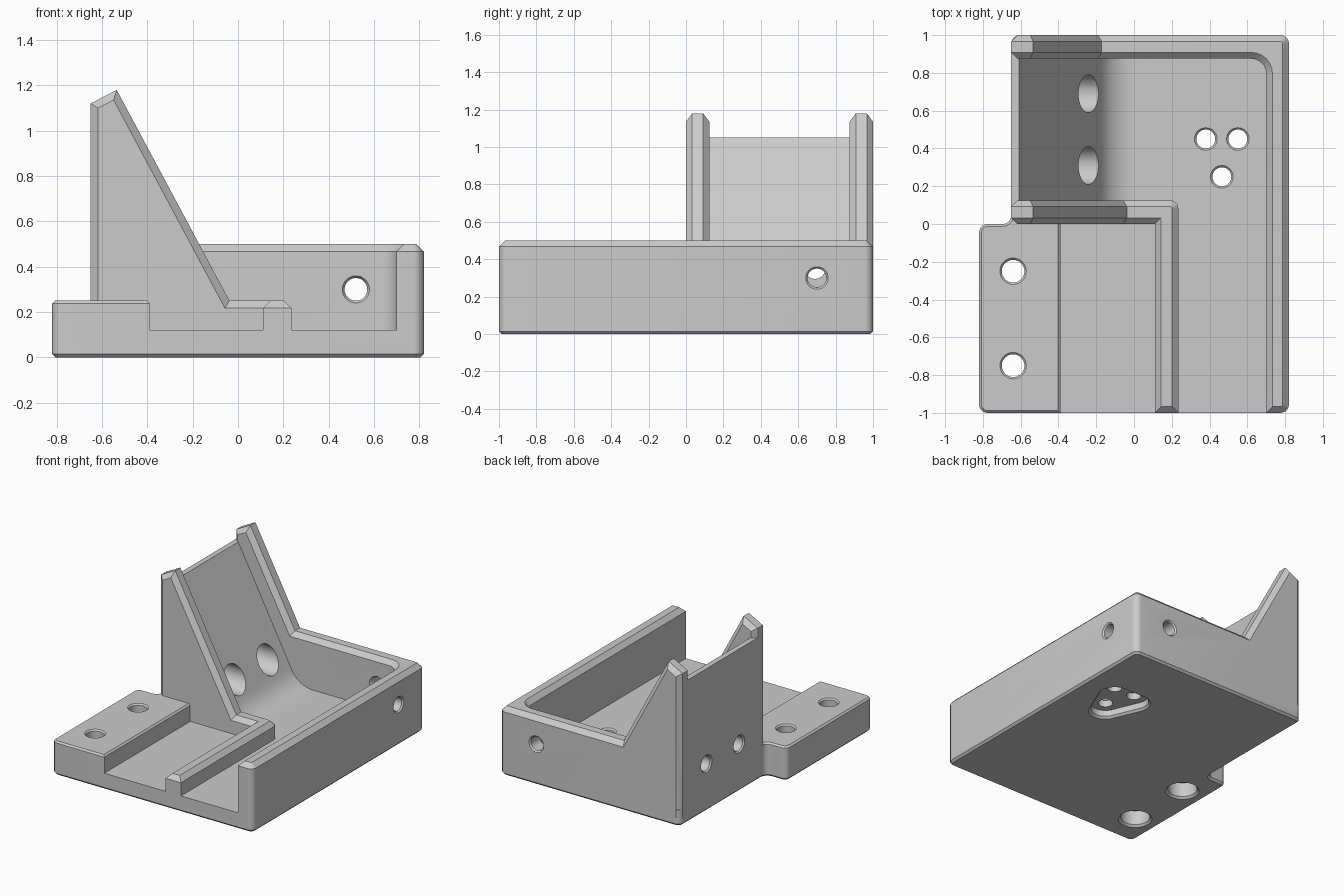
import bpy
import bmesh
import math
from mathutils import Matrix, Vector

cube = bpy.data.objects.get("Cube")
if cube:
    bpy.data.objects.remove(cube, do_unlink=True)

WALL = 0.125
CHAMFER = 0.033
CORNER = 0.045
SUNK = 0.06      # walls start inside the base plate
FLOOR = 0.12

grey = bpy.data.materials.new("plain grey")
grey.use_nodes = True
colour = (0.6, 0.6, 0.6, 1)
grey.diffuse_color = colour
grey.node_tree.nodes["Principled BSDF"].inputs["Base Color"].default_value = colour


def finish(name, bm):
    bmesh.ops.recalc_face_normals(bm, faces=bm.faces[:])
    mesh = bpy.data.meshes.new(name)
    bm.to_mesh(mesh)
    bm.free()
    mesh.materials.append(grey)
    obj = bpy.data.objects.new(name, mesh)
    bpy.context.scene.collection.objects.link(obj)
    return obj


def rounded(corners, steps=6):
    """Outline from (a, b) or (a, b, radius) corners."""
    out = []
    for i, corner in enumerate(corners):
        p = Vector(corner[:2])
        if len(corner) == 2:
            out.append(p)
            continue
        r = corner[2]
        u = (Vector(corners[i - 1][:2]) - p).normalized()
        v = (Vector(corners[(i + 1) % len(corners)][:2]) - p).normalized()
        half = u.angle(v) / 2
        reach = r / math.tan(half)
        centre = p + (u + v).normalized() * (r / math.sin(half))
        start = (p + u * reach - centre).normalized()
        end = (p + v * reach - centre).normalized()
        out += [centre + start.slerp(end, k / steps).normalized() * r
                for k in range(steps + 1)]
    return out


def prism(name, corners, axis, lo, hi, bevel=0, pick=None):
    """Extrude an outline along z or y and chamfer the picked edges."""
    bm = bmesh.new()
    outline = rounded(corners)

    def place(p, t):
        return (p.x, p.y, t) if axis == "z" else (p.x, t, p.y)

    rings = [[bm.verts.new(place(p, t)) for p in outline] for t in (lo, hi)]
    bm.faces.new(rings[0])
    bm.faces.new(rings[1])
    n = len(outline)
    for i in range(n):
        j = (i + 1) % n
        bm.faces.new((rings[0][i], rings[0][j], rings[1][j], rings[1][i]))
    bmesh.ops.recalc_face_normals(bm, faces=bm.faces[:])
    if bevel:
        edges = [e for e in bm.edges if pick(e.verts[0].co, e.verts[1].co)]
        bmesh.ops.bevel(bm, geom=edges, offset=bevel, offset_type='OFFSET',
                        segments=1, profile=0.5, affect='EDGES', clamp_overlap=False)
    return finish(name, bm)


def at_height(z):
    return lambda a, b: abs(a.z - z) < 1e-4 and abs(b.z - z) < 1e-4


def ridge_rim(a, b):
    return abs(a.y - b.y) < 1e-4 and max(a.z, b.z) > SUNK + 0.01


def bore(name, location, axis, profile, sides=32):
    """Lathed cutter; profile holds (radius, distance along the axis)."""
    bm = bmesh.new()
    rings = []
    for r, t in profile:
        angles = [math.tau * k / sides for k in range(sides)]
        rings.append([bm.verts.new((r * math.cos(a), r * math.sin(a), t)) for a in angles])
    bm.faces.new(rings[0])
    bm.faces.new(rings[-1])
    for low, high in zip(rings, rings[1:]):
        for k in range(sides):
            m = (k + 1) % sides
            bm.faces.new((low[k], low[m], high[m], high[k]))
    turn = Vector((0, 0, 1)).rotation_difference(Vector(axis)).to_matrix().to_4x4()
    bmesh.ops.transform(bm, matrix=Matrix.Translation(location) @ turn, verts=bm.verts[:])
    return finish(name, bm)


def hull(name, centres, low, high, sides=32):
    """Rounded pocket around several centres; low and high are (radius, z)."""
    bm = bmesh.new()
    for r, z in (low, high):
        for x, y in centres:
            for k in range(sides):
                a = math.tau * k / sides
                bm.verts.new((x + r * math.cos(a), y + r * math.sin(a), z))
    result = bmesh.ops.convex_hull(bm, input=bm.verts[:])
    spare = [v for v in result["geom_interior"] if isinstance(v, bmesh.types.BMVert)]
    bmesh.ops.delete(bm, geom=spare, context='VERTS')
    return finish(name, bm)


def combine(target, other, operation):
    mod = target.modifiers.new(operation.lower(), 'BOOLEAN')
    mod.operation = operation
    mod.solver = 'EXACT'
    mod.object = other
    bpy.context.view_layer.objects.active = target
    bpy.ops.object.modifier_apply(modifier=mod.name)
    bpy.data.objects.remove(other, do_unlink=True)


# Base plate
body = prism("bracket_body",
             [(-0.82, -1, CORNER), (0.82, -1, CORNER), (0.82, 1, CORNER),
              (-0.65, 1, CORNER), (-0.65, 0, CORNER), (-0.82, 0, CORNER)],
             "z", 0, FLOOR, 0.015, at_height(0))

parts = []
# Raised mounting pad
parts.append(prism("mounting_pad",
                   [(-0.82, -1, CORNER), (-0.39, -1), (-0.39, 0.06), (-0.65, 0.06),
                    (-0.65, 0, CORNER), (-0.82, 0, CORNER)],
                   "z", SUNK, 0.25, 0.012, at_height(0.25)))
# Tall wall around the left and back
parts.append(prism("outer_wall",
                   [(0.7, -1), (0.82, -1, CORNER), (0.82, 1, CORNER), (-0.6, 1),
                    (-0.6, 1 - WALL), (0.7, 1 - WALL, 0.08)],
                   "z", SUNK, 0.5, CHAMFER, at_height(0.5)))
# Low rib around the front recess
parts.append(prism("low_rib",
                   [(0.11, -1), (0.235, -1), (0.235, WALL, CORNER), (-0.6, WALL),
                    (-0.6, 0), (0.11, 0)],
                   "z", SUNK, 0.25, CHAMFER, at_height(0.25)))
# Ramp with a curved foot
parts.append(prism("ramp",
                   [(-0.65, SUNK), (-0.65, 1.05), (-0.61, 1.05), (-0.12, FLOOR, 0.2),
                    (0.1, FLOOR), (0.1, SUNK)],
                   "y", 0.06, 0.94))
# Sloping cheeks on both sides of the ramp
for y in (0, 1 - WALL):
    parts.append(prism("sloping_cheek",
                       [(-0.65, SUNK), (-0.65, 1.12), (-0.535, 1.18), (0.064, SUNK)],
                       "y", y, y + WALL, CHAMFER, ridge_rim))
for part in parts:
    combine(body, part, 'UNION')

cutters = []
# Counterbored holes in the pad
for y in (-0.75, -0.25):
    cutters.append(bore("pad_hole", (-0.64, y, 0), (0, 0, 1),
                        [(0.125, -0.01), (0.1, 0.015), (0.1, 0.12), (0.06, 0.12),
                         (0.06, 0.24), (0.08, 0.26)]))
# Counterbored holes through the ramp
for y in (0.31, 0.69):
    cutters.append(bore("ramp_hole", (-0.65, y, 0.35), (1, 0, 0),
                        [(0.075, -0.01), (0.055, 0.01), (0.055, 0.15), (0.1, 0.15),
                         (0.1, 0.75)]))
# Cluster of floor holes over a rounded pocket
cluster = [(0.38, 0.45), (0.55, 0.45), (0.465, 0.25)]
for x, y in cluster:
    cutters.append(bore("floor_hole", (x, y, 0), (0, 0, 1),
                        [(0.05, 0.03), (0.05, 0.11), (0.07, 0.13)]))
cutters.append(hull("pocket", cluster, (0.1, -0.02), (0.1, 0.06)))
cutters.append(hull("pocket_rim", cluster, (0.125, -0.01), (0.1, 0.015)))
# Cross holes in the back and side walls
cross = [(0.07, -0.01), (0.05, 0.01), (0.05, 0.11), (0.07, 0.14)]
cutters.append(bore("back_hole", (0.52, 1, 0.3), (0, -1, 0), cross))
cutters.append(bore("side_hole", (0.82, 0.7, 0.3), (-1, 0, 0), cross))
for cutter in cutters:
    combine(body, cutter, 'DIFFERENCE')

bpy.ops.object.select_all(action='DESELECT')
body.select_set(True)
bpy.context.view_layer.objects.active = body
bpy.ops.object.shade_smooth_by_angle(angle=math.radians(25))
